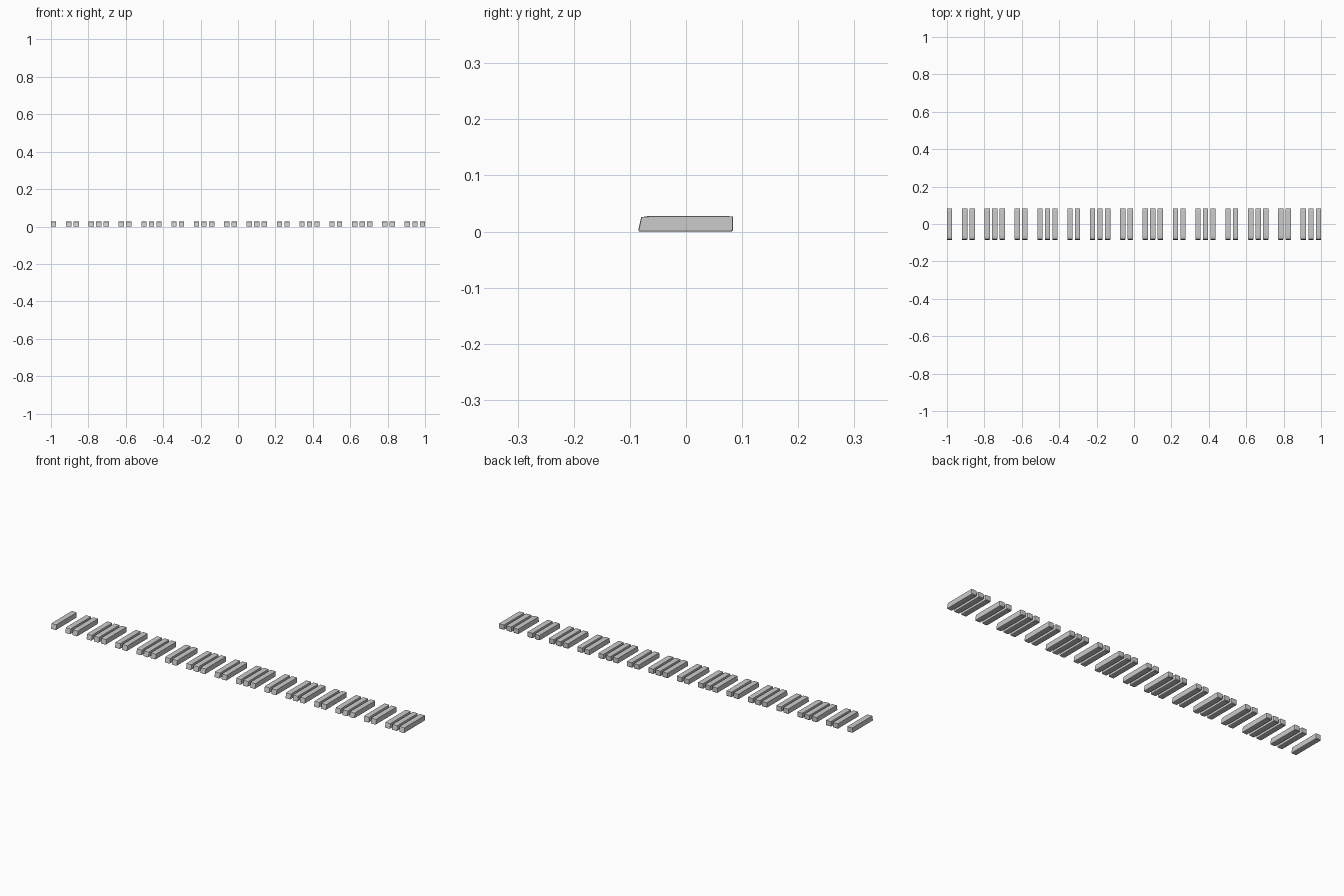
import bpy, bmesh

if "Cube" in bpy.data.objects:
    bpy.data.objects.remove(bpy.data.objects["Cube"])

KEY_W = 0.028
FIRST = -1 + KEY_W / 2
STEP = -2 * FIRST / 49          # one white-key pitch, seven octaves in total

# Side profile (y, z): sloped front, chamfered top and foot
PROFILE = [(-0.084, 0.0), (-0.085, 0.003), (-0.080, 0.0255), (-0.066, 0.028),
           (0.072, 0.028), (0.084, 0.0265), (0.084, 0.003), (0.081, 0.0)]


def key_mesh():
    bm = bmesh.new()
    rings = []
    # cross-sections along x: slightly inset cheeks with full profile between
    for x, s in ((-0.5, 0), (-0.4, 1), (0.4, 1), (0.5, 0)):
        ring = []
        for y, z in PROFILE:
            yy = y if s else y * 0.985
            zz = z if s else min(max(z, 0.001), 0.0265)
            ring.append(bm.verts.new((x * KEY_W, yy, zz)))
        rings.append(ring)
    n = len(PROFILE)
    for a, b in zip(rings, rings[1:]):
        for i in range(n):
            j = (i + 1) % n
            bm.faces.new((a[i], a[j], b[j], b[i]))
    bm.faces.new(rings[0])
    bm.faces.new(rings[-1])
    bmesh.ops.recalc_face_normals(bm, faces=bm.faces)
    me = bpy.data.meshes.new("black_key")
    bm.to_mesh(me)
    bm.free()
    return me


# Keyboard pattern: one lone key, then groups of two and three per octave
slots = [0] + [7 * o + k for o in range(7) for k in (2, 3, 5, 6, 7)]
mesh = key_mesh()
for i, s in enumerate(slots):
    key = bpy.data.objects.new(f"black_key_{i + 1:02d}", mesh)
    key.location.x = FIRST + s * STEP
    bpy.context.collection.objects.link(key)
